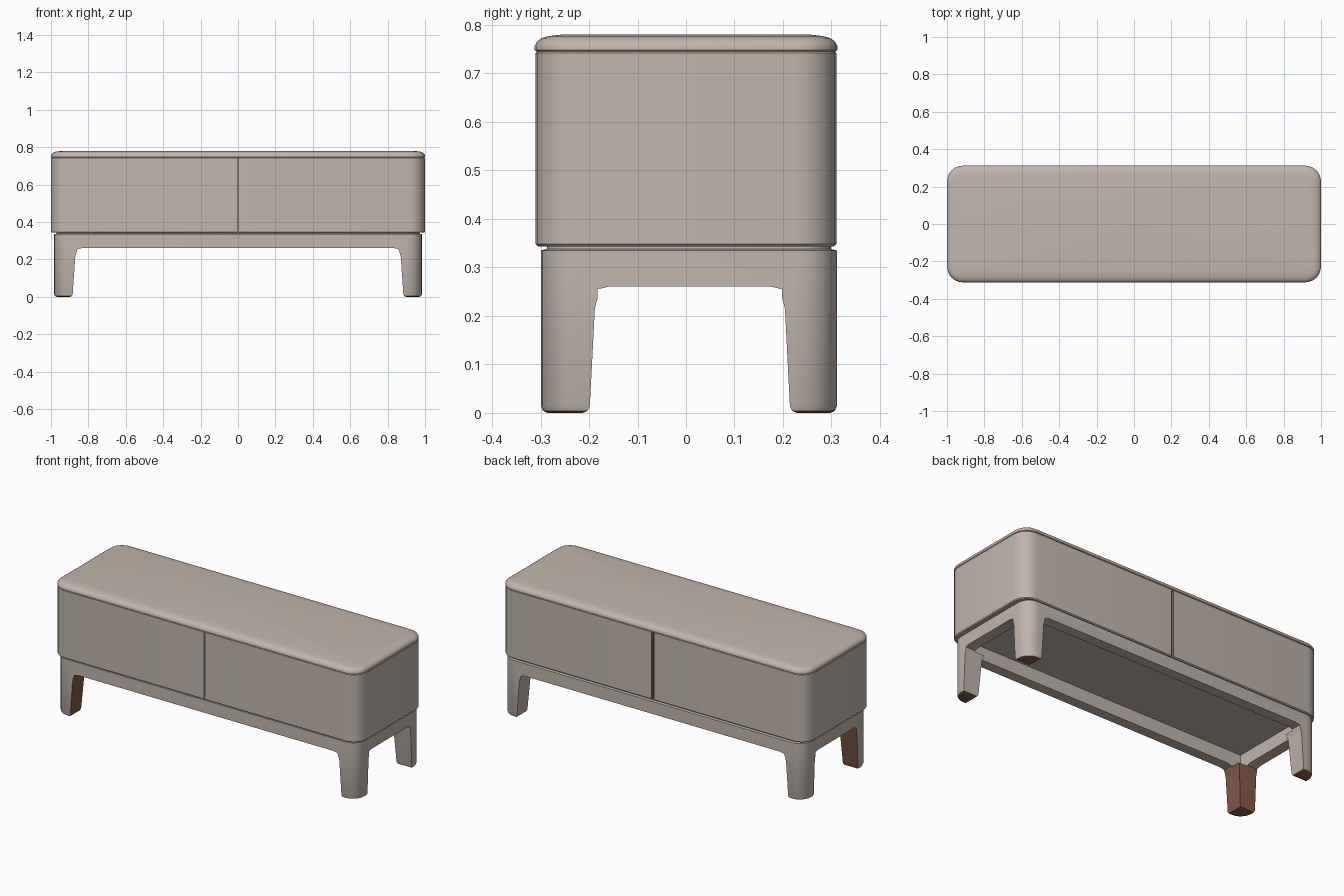
import bpy, bmesh, math

if "Cube" in bpy.data.objects:
    bpy.data.objects.remove(bpy.data.objects["Cube"])


def material(name, rgb):
    m = bpy.data.materials.new(name)
    m.diffuse_color = (*rgb, 1)
    m.use_nodes = True
    m.node_tree.nodes["Principled BSDF"].inputs["Base Color"].default_value = m.diffuse_color
    return m


GREY = material("warm_grey", (0.53, 0.465, 0.42))
BROWN = material("bare_brown", (0.23, 0.105, 0.065))


def ring_points(hx, hy, r, cy, segs=6):
    """Rounded rectangle in plan."""
    pts = []
    for k, (sx, sy) in enumerate([(1, 1), (-1, 1), (-1, -1), (1, -1)]):
        for i in range(segs + 1):
            a = math.pi / 2 * (k + i / segs)
            pts.append((sx * (hx - r) + r * math.cos(a),
                        cy + sy * (hy - r) + r * math.sin(a)))
    return pts


def finish(name, bm):
    bmesh.ops.recalc_face_normals(bm, faces=bm.faces)
    me = bpy.data.meshes.new(name)
    bm.to_mesh(me)
    bm.free()
    me.materials.append(GREY)
    me.materials.append(BROWN)
    ob = bpy.data.objects.new(name, me)
    bpy.context.collection.objects.link(ob)
    return ob


def loft(name, hx, hy, r, cy, profile):
    """Stack rounded rectangles; profile is (inset, z) from bottom to top."""
    bm = bmesh.new()
    rings = [[bm.verts.new((x, y, z)) for x, y in
              ring_points(hx - d, hy - d, max(r - d, 0.01), cy)] for d, z in profile]
    n = len(rings[0])
    for a, b in zip(rings, rings[1:]):
        for i in range(n):
            j = (i + 1) % n
            bm.faces.new((a[i], a[j], b[j], b[i]))
    bm.faces.new(rings[0])
    bm.faces.new(rings[-1])
    return finish(name, bm)


def prism(name, outline, axis, length):
    """Extrude a (u, z) outline along x or y."""
    bm = bmesh.new()
    ends = []
    for s in (-length, length):
        ends.append([bm.verts.new((u, s, z) if axis == 'y' else (s, u, z)) for u, z in outline])
    n = len(outline)
    for i in range(n):
        j = (i + 1) % n
        bm.faces.new((ends[0][i], ends[0][j], ends[1][j], ends[1][i]))
    bm.faces.new(ends[0])
    bm.faces.new(ends[1])
    return finish(name, bm)


def box(name, c, s):
    bm = bmesh.new()
    bmesh.ops.create_cube(bm, size=1)
    for v in bm.verts:
        v.co = [c[i] + v.co[i] * s[i] for i in range(3)]
    return finish(name, bm)


def activate(ob):
    bpy.ops.object.select_all(action='DESELECT')
    ob.select_set(True)
    bpy.context.view_layer.objects.active = ob


def cut(ob, cutter):
    cutter.hide_render = True
    activate(ob)
    m = ob.modifiers.new("cut", 'BOOLEAN')
    m.operation, m.solver, m.object = 'DIFFERENCE', 'EXACT', cutter
    bpy.ops.object.modifier_apply(modifier=m.name)
    bpy.data.objects.remove(cutter)


def paint_brown(ob, rule):
    for p in ob.data.polygons:
        p.material_index = 1 if rule(p.center, p.normal) else 0


def smooth(ob):
    activate(ob)
    bpy.ops.object.shade_smooth_by_angle(angle=math.radians(35))


# Cabinet body, with a slit between the two panels at front and back
body = loft("cabinet_body", 1.0, 0.31, 0.085, 0,
            [(0.005, 0.343), (0, 0.348), (0, 0.742), (0.003, 0.745)])
cut(body, box("front_slit_cutter", (0, -0.31, 0.54), (0.007, 0.04, 0.402)))
cut(body, box("back_slit_cutter", (0, 0.31, 0.54), (0.014, 0.04, 0.402)))
paint_brown(body, lambda c, n: abs(c.x) < 0.01 and c.y > 0.2 and abs(n.z) < 0.5
            and (abs(n.x) > 0.9 or c.y < 0.3))
smooth(body)

# Softly rounded lid
lid = loft("lid", 1.0, 0.312, 0.085, 0,
           [(0.003, 0.745), (0, 0.748), (0, 0.757), (0.005, 0.766),
            (0.015, 0.773), (0.03, 0.777), (0.055, 0.78)])
smooth(lid)

# Base frame: one block, arched along both directions and hollowed out
base = loft("base_frame_with_legs", 0.983, 0.305, 0.075, 0.006,
            [(0, 0), (0, 0.335), (0.012, 0.338), (0.012, 0.346)])


def arch(hb, hm, ht, c):
    half = [(hb, -0.1), (hb, 0.0), (hm, 0.215), (hm - 0.006, 0.238),
            (ht + 0.01, 0.255), (ht - 0.015, 0.261)]
    return [(c + u, z) for u, z in half] + [(c - u, z) for u, z in reversed(half)]


cut(base, prism("long_arch_cutter", arch(0.885, 0.87, 0.848, 0), 'y', 1))
cut(base, prism("end_arch_cutter", arch(0.207, 0.196, 0.18, 0.008), 'x', 2))
cut(base, box("hollow_cutter", (0, 0.006, 0.294), (1.84, 0.49, 0.09)))

# Round the feet
bm = bmesh.new()
bm.from_mesh(base.data)
bmesh.ops.remove_doubles(bm, verts=bm.verts, dist=0.0002)
bm.normal_update()
foot = [e for e in bm.edges if all(v.co.z < 0.002 for v in e.verts)]
bmesh.ops.bevel(bm, geom=foot, offset=0.014, segments=2, profile=0.5, affect='EDGES')
bm.to_mesh(base.data)
bm.free()
paint_brown(base, lambda c, n: (c.z < 0.01 and n.z < -0.5) or
            (c.x < -0.8 and c.y < -0.15 and c.z < 0.25 and (n.x > 0.5 or n.y > 0.5)))
smooth(base)
